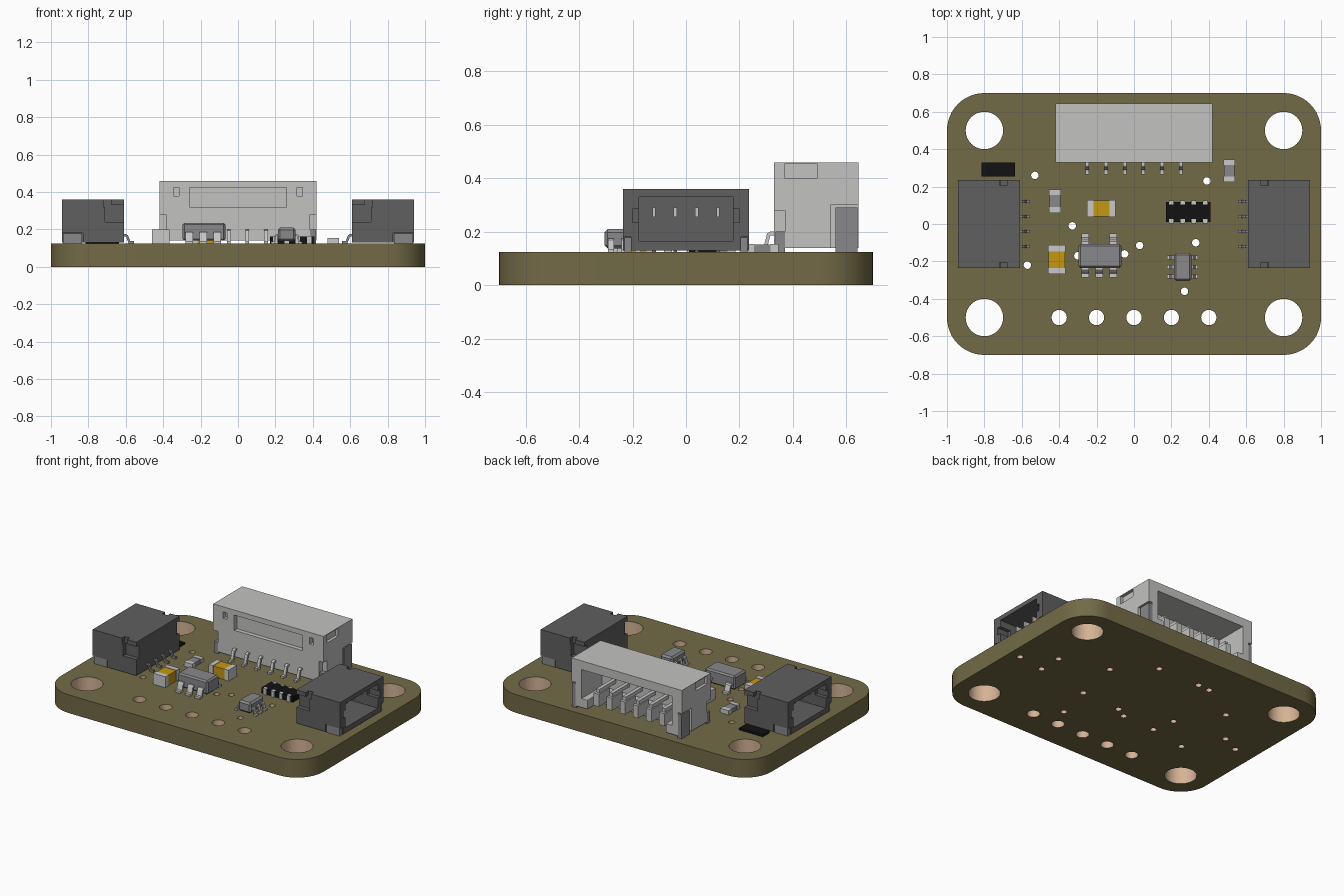
import bpy, bmesh, math
from mathutils import Vector

if "Cube" in bpy.data.objects:
    bpy.data.objects.remove(bpy.data.objects["Cube"])

T = 0.125  # board thickness


def material(name, r, g, b):
    m = bpy.data.materials.new(name)
    m.diffuse_color = (r, g, b, 1)
    m.use_nodes = True
    m.node_tree.nodes["Principled BSDF"].inputs["Base Color"].default_value = m.diffuse_color
    return m


OLIVE = material("olive_board", 0.17, 0.145, 0.062)
COPPER = material("copper_hole", 0.66, 0.45, 0.30)
DARK = material("dark_grey_plastic", 0.115, 0.115, 0.115)
LIGHT = material("light_grey_plastic", 0.54, 0.54, 0.53)
METAL = material("grey_metal", 0.25, 0.25, 0.26)
SILVER = material("silver_terminal", 0.58, 0.58, 0.58)
YELLOW = material("amber_ceramic", 0.56, 0.31, 0.005)
BLACK = material("black_body", 0.006, 0.006, 0.006)


def make(name, bm, mat):
    me = bpy.data.meshes.new(name)
    bmesh.ops.recalc_face_normals(bm, faces=bm.faces)
    bm.to_mesh(me)
    bm.free()
    me.materials.append(mat)
    ob = bpy.data.objects.new(name, me)
    bpy.context.collection.objects.link(ob)
    return ob


def boxes(name, mat, *bounds):
    """One object from boxes given as x0, x1, y0, y1, z0, z1."""
    bm = bmesh.new()
    for x0, x1, y0, y1, z0, z1 in bounds:
        vs = bmesh.ops.create_cube(bm, size=1)["verts"]
        for v in vs:
            v.co = Vector((x0 + (v.co.x + 0.5) * (x1 - x0),
                           y0 + (v.co.y + 0.5) * (y1 - y0),
                           z0 + (v.co.z + 0.5) * (z1 - z0)))
    return make(name, bm, mat)


def cut(ob, *bounds):
    """Subtract boxes from an object."""
    cutter = boxes("cutter", ob.data.materials[0], *bounds)
    cutter.hide_render = True
    mod = ob.modifiers.new("cut", "BOOLEAN")
    mod.operation, mod.solver, mod.object = "DIFFERENCE", "EXACT", cutter
    mod.use_self = True
    dg = bpy.context.evaluated_depsgraph_get()
    me = bpy.data.meshes.new_from_object(ob.evaluated_get(dg))
    ob.modifiers.clear()
    ob.data = me
    bpy.data.objects.remove(cutter)


def mx(s, b):
    """Mirror a box in x when s is -1."""
    return b if s > 0 else (-b[1], -b[0]) + tuple(b[2:])


def leads(name, starts, direction, length, height, width, t=0.014):
    """Bent gull-wing leads leaving a body along a direction."""
    d = Vector((*direction, 0))
    side = Vector((-d.y, d.x, 0)) * width / 2
    prof = [(0, height), (.3, height), (.45, height - t * .5), (.65, t), (1, t),
            (1, 0), (.5, 0), (.28, height - t), (0, height - t)]
    bm = bmesh.new()
    for x, y in starts:
        ends = []
        for s in (-1, 1):
            ends.append([bm.verts.new(Vector((x, y, T + z)) + d * u * length + side * s)
                         for u, z in prof])
        bm.faces.new(ends[0])
        bm.faces.new(ends[1])
        n = len(prof)
        for i in range(n):
            j = (i + 1) % n
            bm.faces.new((ends[0][i], ends[0][j], ends[1][j], ends[1][i]))
    return make(name, bm, SILVER)


# Board outline with mounting holes, header holes and vias
holes = [(x, y, 0.1) for x in (-.8, .8) for y in (-.5, .5)]
holes += [(-.4 + .2 * i, -.5, 0.041) for i in range(5)]
holes += [(x, y, 0.02) for x, y in (
    (-.53, .26), (.39, .23), (-.33, -.01), (.03, -.115), (-.05, -.16), (-.3, -.17),
    (.33, -.1), (-.57, -.22), (.27, -.36), (.92, -.01), (.72, -.04), (.72, .125),
    (.16, .435), (-.16, .435), (-.25, .43), (-.72, .03), (-.85, -.03))]


def arc(cx, cy, r, a0, a1, n, closed=False):
    k = n if closed else n - 1
    return [(cx + r * math.cos(a0 + (a1 - a0) * i / k),
             cy + r * math.sin(a0 + (a1 - a0) * i / k)) for i in range(n)]


outline = []
for i, (sx, sy) in enumerate(((1, 1), (-1, 1), (-1, -1), (1, -1))):
    outline += arc(.8 * sx, .5 * sy, .2, i * math.pi / 2, (i + 1) * math.pi / 2, 13)
loops = [outline] + [arc(x, y, r, 0, math.tau, 40 if r > .05 else 20, True) for x, y, r in holes]
cu = bpy.data.curves.new("board_outline", "CURVE")
cu.dimensions, cu.fill_mode, cu.extrude = "2D", "BOTH", T / 2
for pts in loops:
    sp = cu.splines.new("POLY")
    sp.points.add(len(pts) - 1)
    for p, (x, y) in zip(sp.points, pts):
        p.co = (x, y, 0, 1)
    sp.use_cyclic_u = True
tmp = bpy.data.objects.new("board_outline", cu)
bpy.context.collection.objects.link(tmp)
me = bpy.data.meshes.new_from_object(tmp.evaluated_get(bpy.context.evaluated_depsgraph_get()))
bpy.data.objects.remove(tmp)
bm = bmesh.new()
bm.from_mesh(me)
bmesh.ops.remove_doubles(bm, verts=bm.verts, dist=1e-5)
bmesh.ops.translate(bm, verts=bm.verts, vec=(0, 0, T / 2))
board = make("circuit_board", bm, OLIVE)
board.data.materials.clear()
board.data.materials.append(OLIVE)
board.data.materials.append(COPPER)
for p in board.data.polygons:
    p.use_smooth = True
    c = p.center
    bore = abs(p.normal.z) < .5 and any(math.hypot(c.x - x, c.y - y) < r + .005 for x, y, r in holes)
    p.material_index = 1 if bore else 0
board.data.set_sharp_from_angle(angle=math.radians(30))

# Two dark side connectors, open outwards
for s, side in ((-1, "left"), (1, "right")):
    body = boxes(side + "_connector", DARK, mx(s, (.61, .942, -.235, .235, .13, .36)))
    cuts = [(.69, 1, -.175, .175, .165, .33)]
    for y in (-1, 1):
        a, b = sorted((y * .17, y * .2))
        cuts.append((.86, 1, a, b, .235, .285))
        a, b = sorted((y * .205, y * .26))
        cuts.append((.6, .71, a, b, .24, .33))
        cuts.append((.68, .72, a, b, .32, .4))
        cuts.append((.83, 1, a, b, .1, .18))
    cut(body, *[mx(s, c) for c in cuts])
    ys = (-.12, -.04, .04, .12)
    boxes(side + "_connector_contacts", SILVER,
          *[mx(s, (.68, .86, y - .006, y + .006, .255, .29)) for y in ys])
    tails = leads(side + "_connector_leads", [(s * .615, y) for y in ys], (-s, 0), .06, .05, .014)
    tails.data.materials[0] = METAL
    boxes(side + "_connector_tabs", METAL,
          *[mx(s, (.835, .935, min(y * .204, y * .23), max(y * .204, y * .23), T, .178)) for y in (-1, 1)])

# Large light connector, open at the back
big = boxes("rear_connector", LIGHT, (-.42, .42, .33, .645, .14, .46))
cuts = [(-.345, .345, .42, .7, .2, .40), (-.30, .30, .52, .7, .1, .25),
        (-.26, .26, .3, .36, .32, .425)]
for s in (-1, 1):
    cuts += [mx(s, c) for c in ((.315, .345, .3, .36, .38, .425),
                                (.40, .5, .37, .49, .40, .455),
                                (.385, .5, .3, .37, .10, .28),
                                (.39, .5, .54, .7, .1, .30))]
cut(big, *cuts)
xs = [-.25 + .1 * i for i in range(6)]
boxes("rear_connector_contacts", SILVER, *[(x - .012, x + .012, .40, .60, .25, .275) for x in xs])
boxes("rear_connector_ribs", LIGHT, *[(x - .02, x + .02, .50, .62, .165, .25) for x in xs])
leads("rear_connector_leads", [(x, .335) for x in xs], (0, -1), .07, .075, .02)
boxes("rear_connector_tabs", METAL,
      *[mx(s, b) for s in (-1, 1) for b in ((.385, .417, .335, .37, T, .20),
                                            (.385, .417, .56, .642, T, .29))])


def chip(name, core, x0, x1, y0, y1, z1, end, along_x):
    """Two-terminal part: coloured core between silver ends."""
    e = .003
    if along_x:
        boxes(name + "_core", core, (x0 + end, x1 - end, y0 + e, y1 - e, T, z1 - e))
        ends = [(x0, x0 + end, y0, y1, T, z1), (x1 - end, x1, y0, y1, T, z1)]
    else:
        boxes(name + "_core", core, (x0 + e, x1 - e, y0 + end, y1 - end, T, z1 - e))
        ends = [(x0, x1, y0, y0 + end, T, z1), (x0, x1, y1 - end, y1, T, z1)]
    boxes(name + "_terminals", SILVER, *ends)


# Capacitors and small resistors
chip("rear_capacitor", YELLOW, -.25, -.098, .038, .128, .2, .033, True)
chip("left_capacitor", YELLOW, -.46, -.365, -.268, -.113, .2, .034, False)
chip("left_resistor", METAL, -.455, -.39, .06, .185, .155, .03, False)
chip("right_resistor", METAL, .478, .541, .225, .346, .155, .03, False)

# Black resistor array with end terminals
boxes("resistor_array", BLACK, (.17, .41, .012, .118, T, .163))
boxes("resistor_array_terminals", SILVER,
      *[(.2 + .06 * i - .012, .2 + .06 * i + .012, y, y + .022, T, .166)
        for i in range(4) for y in (.004, .104)])

# Flat black part near the left rear corner
boxes("flat_black_part", BLACK, (-.815, -.635, .255, .328, T, .14))

# Regulator with three front and two rear leads
reg = boxes("regulator", METAL, (-.297, -.068, -.235, -.107, .14, .235))
m = reg.modifiers.new("soft_edges", "BEVEL")
m.width, m.segments = .01, 1
leads("regulator_front_leads", [(x, -.23) for x in (-.26, -.185, -.11)], (0, -1), .055, .06, .04)
leads("regulator_rear_leads", [(x, -.112) for x in (-.26, -.11)], (0, 1), .06, .06, .04)

# Small six-lead chip
ic = boxes("small_chip", METAL, (.213, .308, -.305, -.155, .137, .21))
m = ic.modifiers.new("soft_edges", "BEVEL")
m.width, m.segments = .012, 1
for s, n in ((-1, "left"), (1, "right")):
    leads("small_chip_%s_leads" % n, [(.26 + s * .045, y) for y in (-.28, -.23, -.18)],
          (s, 0), .038, .05, .022, .01)
